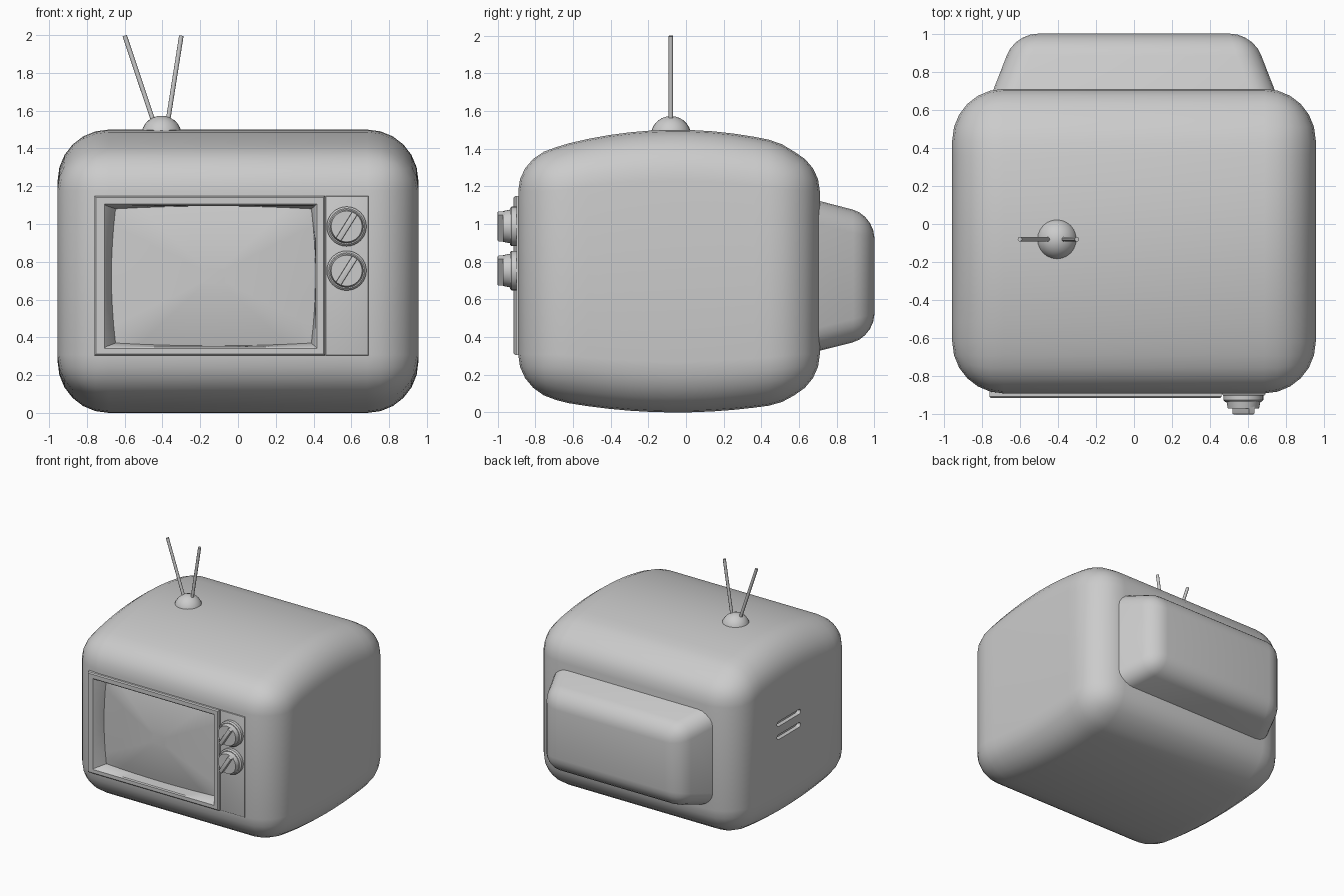
import bpy, bmesh, math
from mathutils import Vector, Matrix

cube = bpy.data.objects.get("Cube")
if cube:
    bpy.data.objects.remove(cube, do_unlink=True)

grey = bpy.data.materials.new("plain_grey")
grey.use_nodes = True
grey.diffuse_color = (0.6, 0.6, 0.6, 1)
grey.node_tree.nodes["Principled BSDF"].inputs["Base Color"].default_value = (0.6, 0.6, 0.6, 1)


def smooth(obj):
    bpy.ops.object.select_all(action="DESELECT")
    obj.select_set(True)
    bpy.context.view_layer.objects.active = obj
    bpy.ops.object.shade_smooth_by_angle(angle=math.radians(35))


def finish(name, bm):
    bmesh.ops.recalc_face_normals(bm, faces=bm.faces)
    mesh = bpy.data.meshes.new(name)
    bm.to_mesh(mesh)
    bm.free()
    mesh.materials.append(grey)
    obj = bpy.data.objects.new(name, mesh)
    bpy.context.collection.objects.link(obj)
    smooth(obj)
    return obj


def box_mesh(lo, hi):
    lo, hi = Vector(lo), Vector(hi)
    bm = bmesh.new()
    bmesh.ops.create_cube(bm, size=1)
    bm.transform(Matrix.Translation((lo + hi) / 2) @ Matrix.Diagonal(hi - lo).to_4x4())
    return bm


def bevel(bm, edges, width, segments):
    bmesh.ops.bevel(bm, geom=list(edges), offset=width, segments=segments,
                    profile=0.5, affect="EDGES", clamp_overlap=True)


def rod(name, start, end, radius, sides=12, tip=None):
    start, end = Vector(start), Vector(end)
    axis = end - start
    bm = bmesh.new()
    place = Matrix.Translation((start + end) / 2) @ axis.to_track_quat("Z", "Y").to_matrix().to_4x4()
    bmesh.ops.create_cone(bm, cap_ends=True, segments=sides, radius1=radius,
                          radius2=radius if tip is None else tip, depth=axis.length, matrix=place)
    finish(name, bm)


# Cabinet: rounded box whose top and bottom swell towards the middle
bm = box_mesh((-0.955, -0.89, 0), (0.955, 0.71, 1.5))
bevel(bm, bm.edges, 0.27, 6)
for i in range(9):
    bmesh.ops.bisect_plane(bm, geom=bm.verts[:] + bm.edges[:] + bm.faces[:],
                           plane_co=(0, -0.52 + i * 0.11, 0), plane_no=(0, 1, 0))
for v in bm.verts:
    off = min(abs(v.co.y + 0.05), 0.62)
    drop = (0.22 if v.co.z > 0.75 else 0.15) * off ** 2
    v.co.z = 0.75 + (v.co.z - 0.75) * (1 - drop / 0.75)
cabinet = finish("cabinet", bm)

# Cut the screen cavity and the two side vents
cutters = [finish("cavity_cutter", box_mesh((-0.71, -1, 0.34), (0.42, -0.74, 1.11)))]
for z in (0.76, 0.87):
    bm = box_mesh((-1.05, -0.155, z - 0.02), (-0.92, 0.155, z + 0.02))
    bevel(bm, [e for e in bm.edges if abs(e.verts[0].co.x - e.verts[1].co.x) > 0.1], 0.019, 4)
    cutters.append(finish("vent_cutter", bm))
for cutter in cutters:
    cutter.hide_render = True
    mod = cabinet.modifiers.new("cut", "BOOLEAN")
    mod.object, mod.operation, mod.solver = cutter, "DIFFERENCE", "EXACT"
    bpy.context.view_layer.objects.active = cabinet
    bpy.ops.object.modifier_apply(modifier=mod.name)
    bpy.data.objects.remove(cutter, do_unlink=True)
smooth(cabinet)

# Rear housing: tapered box with a softly rounded end
bm = box_mesh((-0.78, 0.6, 0.3), (0.78, 1.0, 1.15))
for v in bm.verts:
    if v.co.y > 0.9:
        v.co.x *= 0.8
        v.co.z = 0.72 + (v.co.z - 0.72) * 0.76
bevel(bm, [e for e in bm.edges if max(v.co.y for v in e.verts) > 0.9], 0.12, 5)
finish("rear_housing", bm)


# Screen surround and glass, lofted from closed rectangular rings
def ring(bm, x0, x1, z0, z1, y, bow=0.0, steps=8):
    corners = [(-1, -1), (1, -1), (1, 1), (-1, 1)]
    verts = []
    for (ax, az), (bx, bz) in zip(corners, corners[1:] + corners[:1]):
        for i in range(steps):
            t = i / steps
            u, w = ax + (bx - ax) * t, az + (bz - az) * t
            px = u * (1 - bow * w * w)
            pz = w * (1 - bow * u * u)
            verts.append(bm.verts.new(((x0 + x1) / 2 + px * (x1 - x0) / 2, y,
                                       (z0 + z1) / 2 + pz * (z1 - z0) / 2)))
    return verts


def loft(bm, rings):
    for a, b in zip(rings, rings[1:]):
        for i in range(len(a)):
            j = (i + 1) % len(a)
            bm.faces.new((a[i], a[j], b[j], b[i]))


bm = bmesh.new()
loft(bm, [ring(bm, -0.76, 0.46, 0.305, 1.148, -0.88),
          ring(bm, -0.76, 0.46, 0.305, 1.148, -0.907),
          ring(bm, -0.752, 0.452, 0.313, 1.14, -0.915),
          ring(bm, -0.708, 0.418, 0.342, 1.106, -0.915),
          ring(bm, -0.70, 0.41, 0.35, 1.098, -0.907),
          ring(bm, -0.67, 0.41, 0.355, 1.095, -0.82, 0.04)])
finish("screen_surround", bm)

bm = bmesh.new()
rings = []
for k in range(8):
    s = 1 - k / 8
    rings.append(ring(bm, -0.13 - 0.54 * s, -0.13 + 0.54 * s, 0.725 - 0.37 * s,
                      0.725 + 0.37 * s, -0.865 + 0.045 * s * s, 0.04 * s))
loft(bm, rings)
bm.faces.new(rings[-1])
finish("screen_glass", bm)

# Control panel
bm = box_mesh((0.463, -0.90, 0.305), (0.69, -0.86, 1.148))
bevel(bm, [e for e in bm.edges if all(v.co.y < -0.89 for v in e.verts)], 0.006, 2)
finish("control_panel", bm)

# Knobs: stepped discs with a slanted grip
for name, z in (("upper", 0.987), ("lower", 0.753)):
    x = 0.575
    rod(name + "_knob_base", (x, -0.89, z), (x, -0.925, z), 0.105, 32)
    rod(name + "_knob_rim", (x, -0.925, z), (x, -0.935, z), 0.105, 32, 0.095)
    rod(name + "_knob_cap", (x, -0.93, z), (x, -0.97, z), 0.09, 32, 0.082)
    bm = box_mesh((-0.083, -1.0, -0.016), (0.083, -0.96, 0.016))
    bevel(bm, [e for e in bm.edges if all(v.co.y < -0.99 for v in e.verts)], 0.005, 2)
    bm.transform(Matrix.Translation((x, 0, z)) @ Matrix.Rotation(math.radians(-58), 4, "Y"))
    finish(name + "_knob_grip", bm)

# Aerial: domed base and two splayed rods
bm = bmesh.new()
bmesh.ops.create_uvsphere(bm, u_segments=24, v_segments=14, radius=0.108,
                          matrix=Matrix.Translation((-0.405, -0.08, 1.465)))
finish("aerial_base", bm)
for name, x0, x1 in (("right", -0.44, -0.60), ("left", -0.375, -0.30)):
    rod(name + "_aerial_rod", (x0, -0.08, 1.52), (x1, -0.08, 1.997), 0.012)
